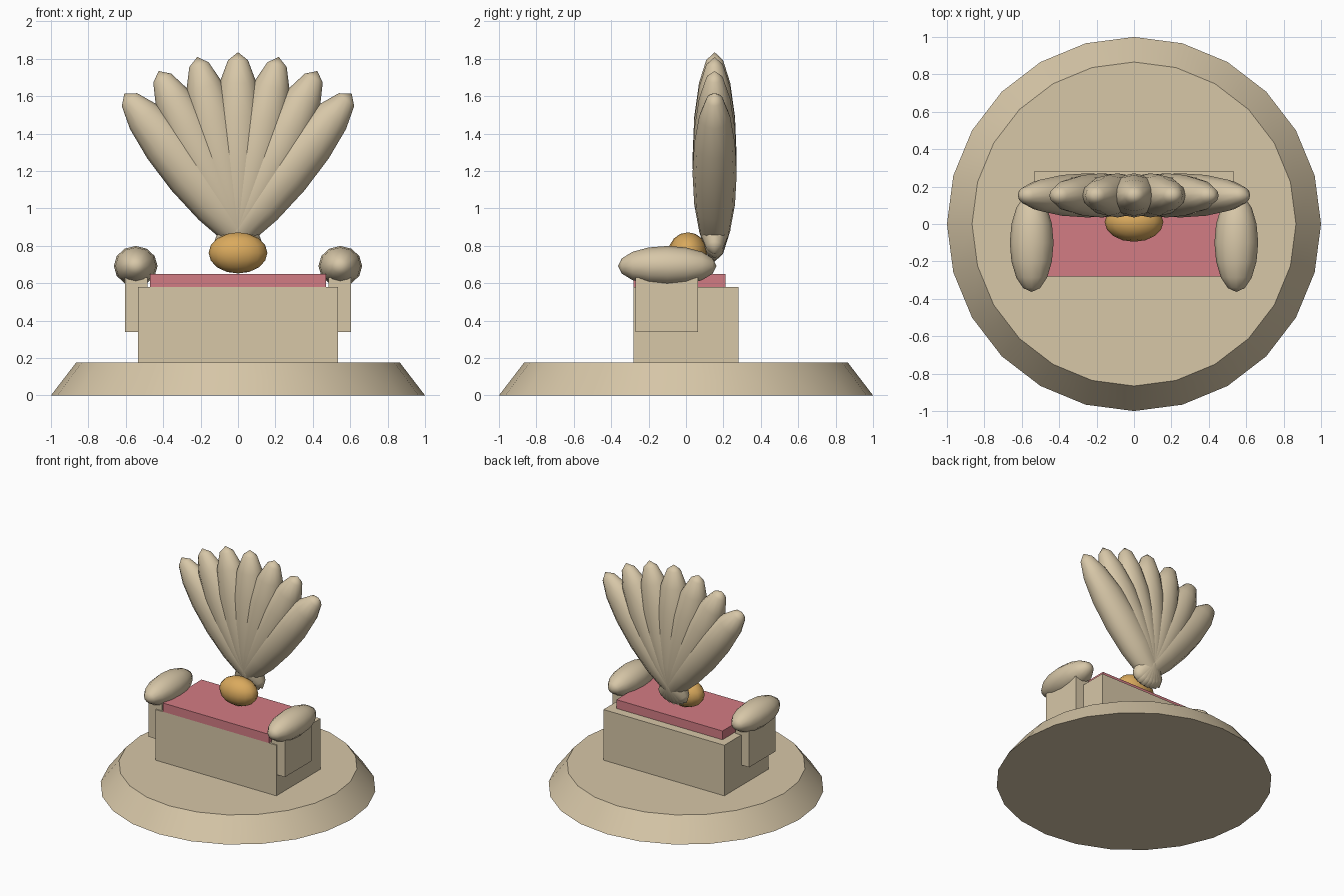
import bpy
from math import radians, sin, cos, pi
from mathutils import Matrix, Vector

cube = bpy.data.objects.get("Cube")
if cube:
    bpy.data.objects.remove(cube, do_unlink=True)


def material(name, rgb):
    mat = bpy.data.materials.new(name)
    mat.use_nodes = True
    mat.diffuse_color = (*rgb, 1)
    mat.node_tree.nodes["Principled BSDF"].inputs["Base Color"].default_value = (*rgb, 1)
    return mat


SAND = material("sand", (0.68, 0.57, 0.39))
ROSE = material("rose", (0.65, 0.20, 0.23))
GOLD = material("gold", (0.70, 0.40, 0.11))


def finish(name, mat):
    obj = bpy.context.object
    obj.name = name
    obj.data.materials.append(mat)
    return obj


def box(name, mat, low, high):
    low, high = Vector(low), Vector(high)
    bpy.ops.mesh.primitive_cube_add(size=1)
    obj = finish(name, mat)
    obj.data.transform(Matrix.Translation((low + high) / 2) @ Matrix.Diagonal((*(high - low), 1)))
    return obj


def ellipsoid(name, mat, centre, radii, rotation=Matrix(), segments=12):
    bpy.ops.mesh.primitive_uv_sphere_add(segments=segments, ring_count=8, radius=1)
    obj = finish(name, mat)
    obj.data.transform(Matrix.Translation(centre) @ rotation @ Matrix.Diagonal((*radii, 1)))
    bpy.ops.object.shade_smooth()
    return obj


# Round tapered plinth
bpy.ops.mesh.primitive_cone_add(vertices=24, radius1=1, radius2=0.866, depth=0.175,
                                location=(0, 0, 0.0875))
finish("plinth", SAND)
bpy.ops.object.shade_smooth_by_angle(angle=radians(35))

# Seat block and cushion
box("seat", SAND, (-0.535, -0.28, 0.175), (0.535, 0.28, 0.58))
box("cushion", ROSE, (-0.47, -0.28, 0.58), (0.47, 0.21, 0.65))

# Arm supports with rounded rests, poles pointing front and back
for side, label in ((1, "left"), (-1, "right")):
    xs = sorted((side * 0.485, side * 0.605))
    box(f"{label}_arm_support", SAND, (xs[0], -0.27, 0.34), (xs[1], 0.065, 0.63))
    ellipsoid(f"{label}_arm_rest", SAND, (side * 0.547, -0.1, 0.692), (0.117, 0.107, 0.263),
              Matrix.Rotation(pi / 2, 4, "X"))

# Fan of lobes forming the backrest
for i in range(-3, 4):
    angle = radians(i * 40 / 3)
    centre = (0.385 * sin(angle), 0.153, 0.89 + 0.385 * cos(angle))
    ellipsoid(f"back_lobe_{i + 4}", SAND, centre, (0.14, 0.118, 0.56),
              Matrix.Rotation(angle, 4, "Y"))

# Gold ball at the foot of the fan
ellipsoid("gold_ball", GOLD, (0, 0.01, 0.762), (0.157, 0.105, 0.11), segments=16)
